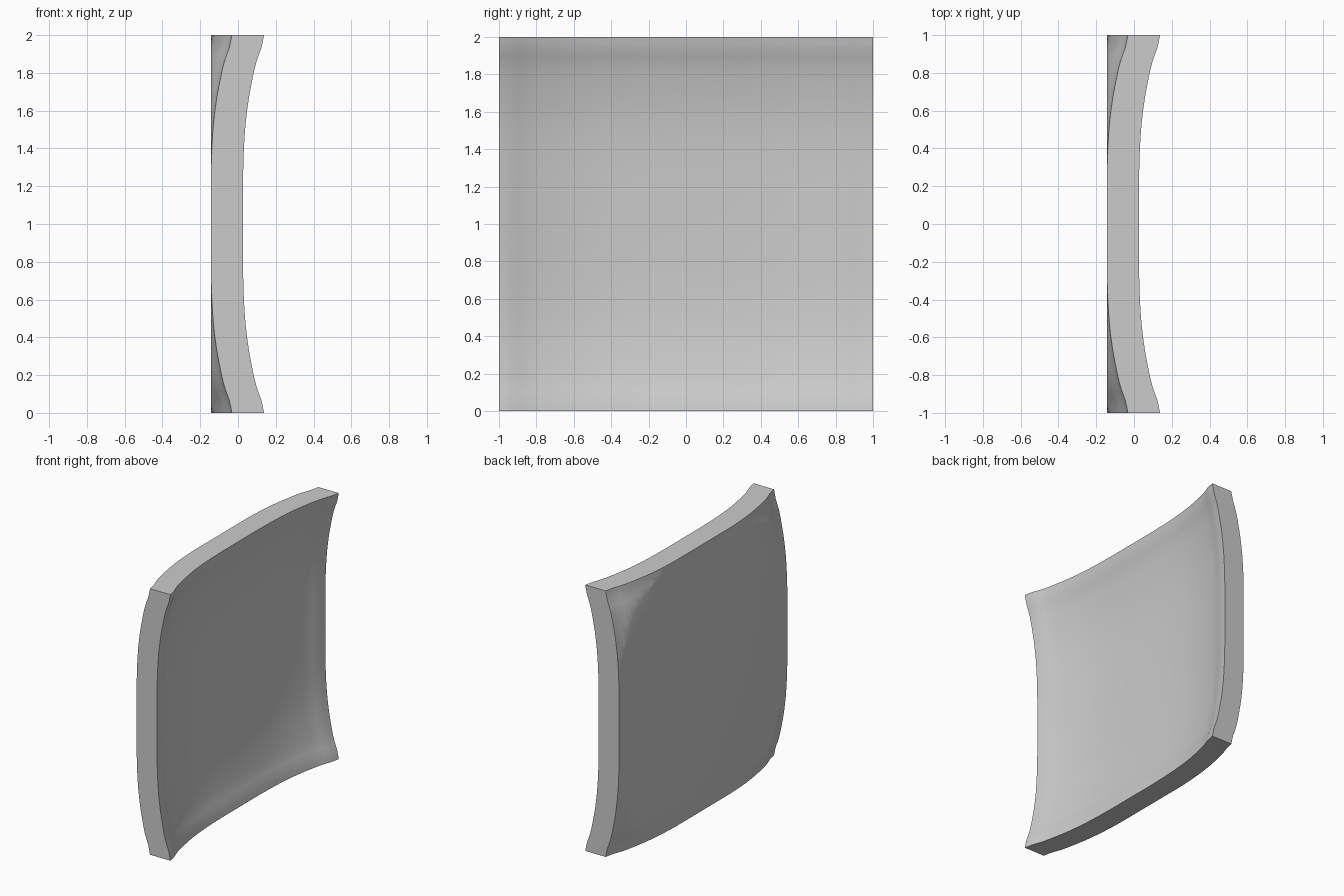
import bpy
import bmesh
from mathutils import Vector

old = bpy.data.objects.get("Cube")
if old:
    bpy.data.objects.remove(old, do_unlink=True)

# Plain grey finish
grey = bpy.data.materials.new("plain_grey")
grey.use_nodes = True
colour = (0.6, 0.6, 0.6, 1)
grey.diffuse_color = colour
grey.node_tree.nodes["Principled BSDF"].inputs["Base Color"].default_value = colour

# Half profile of the dish: distance from the middle, rise towards +x
HALF = [(0, 0), (0.2, 0), (0.35, 0.003), (0.45, 0.008), (0.53, 0.014),
        (0.6, 0.022), (0.67, 0.032), (0.74, 0.045), (0.8, 0.057),
        (0.85, 0.069), (0.89, 0.082), (0.93, 0.097), (0.965, 0.105), (1, 0.112)]
PROFILE = [(-d, h) for d, h in reversed(HALF[1:])] + HALF
CENTRE_X = -0.086
BACK_X = -0.142
THICKNESS = 0.17

# Dished front surface: the same curve swept both ways
bm = bmesh.new()
rows = [[bm.verts.new((CENTRE_X + hy + hz, y, z + 1)) for y, hy in PROFILE]
        for z, hz in PROFILE]
for low, high in zip(rows, rows[1:]):
    for i in range(len(low) - 1):
        bm.faces.new((low[i], low[i + 1], high[i + 1], high[i]))

# Thicken towards the back, keeping the front sheet
front = bm.faces[:]
result = bmesh.ops.extrude_face_region(bm, geom=front, use_keep_orig=True)
moved = [g for g in result["geom"] if isinstance(g, bmesh.types.BMVert)]
bmesh.ops.translate(bm, verts=moved, vec=Vector((-THICKNESS, 0, 0)))

# Slice the bulging back off flat, leaving only curved corners
cut = bmesh.ops.bisect_plane(
    bm, geom=bm.verts[:] + bm.edges[:] + bm.faces[:], dist=1e-5,
    plane_co=(BACK_X, 0, 0), plane_no=(1, 0, 0), clear_inner=True)
rim = [e for e in bm.edges if e.is_boundary]
bmesh.ops.contextual_create(bm, geom=rim)
bmesh.ops.recalc_face_normals(bm, faces=bm.faces[:])

mesh = bpy.data.meshes.new("dished_panel")
bm.to_mesh(mesh)
bm.free()
mesh.materials.append(grey)
panel = bpy.data.objects.new("dished_panel", mesh)
bpy.context.collection.objects.link(panel)

# Smooth dish with crisp outer edges
bpy.ops.object.select_all(action="DESELECT")
panel.select_set(True)
bpy.context.view_layer.objects.active = panel
bpy.ops.object.shade_smooth_by_angle(angle=0.5)
